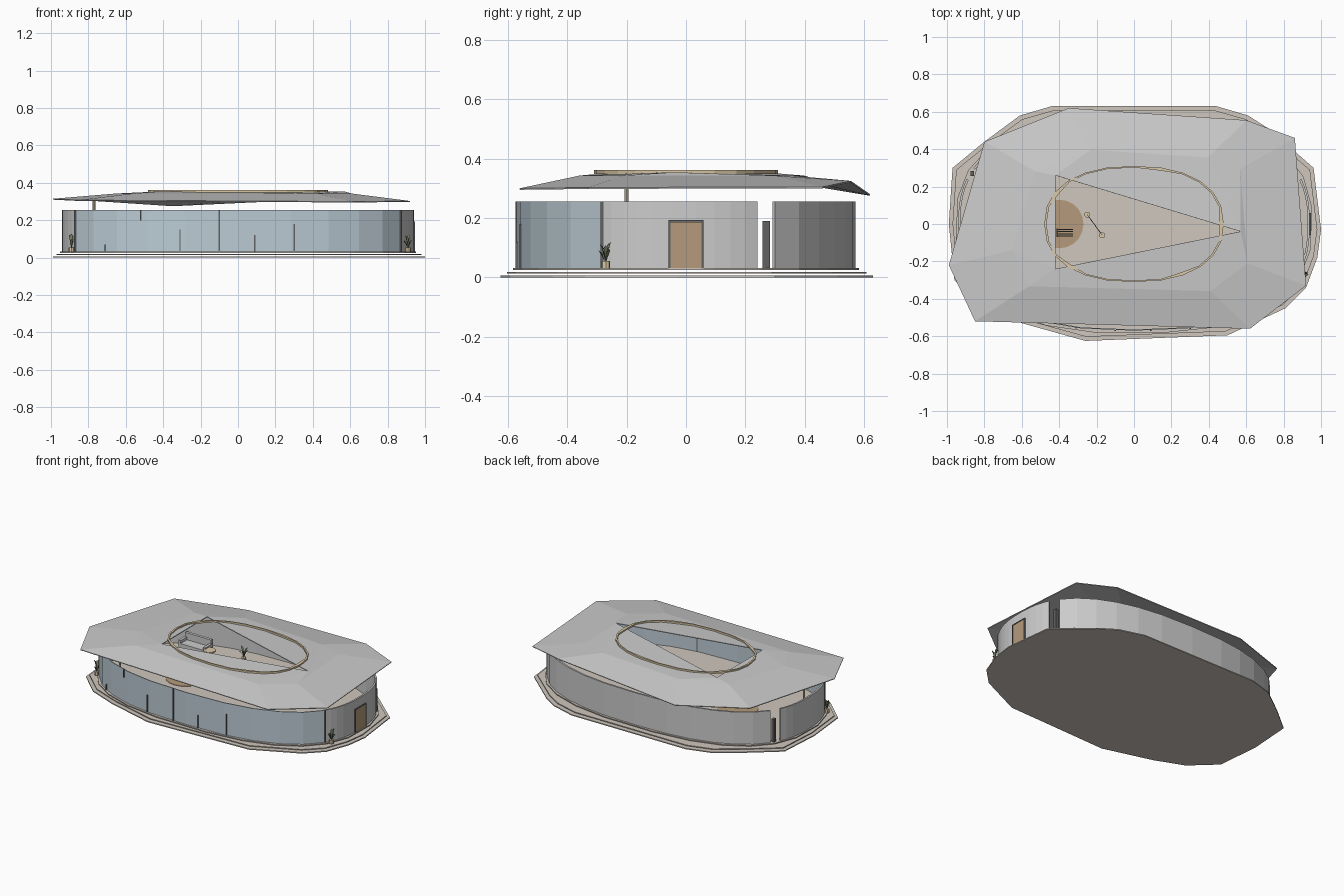
import bpy, bmesh, math, random
from mathutils import Vector

if "Cube" in bpy.data.objects:
    bpy.data.objects.remove(bpy.data.objects["Cube"])
random.seed(3)

def material(name, col):
    m = bpy.data.materials.new(name)
    m.diffuse_color = (*col, 1)
    m.use_nodes = True
    m.node_tree.nodes["Principled BSDF"].inputs["Base Color"].default_value = m.diffuse_color
    return m

GLASS = material("glass_blue", (0.50, 0.60, 0.66))
WOOD = material("wood", (0.46, 0.33, 0.20))
STONE = material("warm_stone", (0.62, 0.57, 0.51))
TRIM = material("tan_trim", (0.70, 0.58, 0.38))
DARK = material("dark_metal", (0.12, 0.12, 0.12))
GREEN = material("leaf_green", (0.16, 0.20, 0.12))

def mesh_object(name, verts, faces, mat=None, thick=0, offset=-1):
    me = bpy.data.meshes.new(name)
    me.from_pydata(verts, [], faces)
    bm = bmesh.new()
    bm.from_mesh(me)
    bmesh.ops.recalc_face_normals(bm, faces=bm.faces)
    bm.to_mesh(me)
    bm.free()
    ob = bpy.data.objects.new(name, me)
    bpy.context.collection.objects.link(ob)
    if mat:
        me.materials.append(mat)
    if thick:
        s = ob.modifiers.new("thickness", 'SOLIDIFY')
        s.thickness, s.offset = thick, offset
    return ob

def slab(name, outline, z0, z1, mat=None):
    n = len(outline)
    v = [(x, y, z) for z in (z0, z1) for x, y in outline]
    f = [tuple(reversed(range(n))), tuple(range(n, 2 * n))]
    f += [(i, (i + 1) % n, n + (i + 1) % n, n + i) for i in range(n)]
    return mesh_object(name, v, f, mat)

def box(name, c, size, mat=None, rot=0):
    sx, sy, sz = (s / 2 for s in size)
    ob = slab(name, [(-sx, -sy), (sx, -sy), (sx, sy), (-sx, sy)], -sz, sz, mat)
    ob.location = c
    ob.rotation_euler.z = rot
    return ob

def cylinder(name, x, y, z0, z1, r, mat=None, sides=10):
    ring = [(x + r * math.cos(k * math.tau / sides), y + r * math.sin(k * math.tau / sides)) for k in range(sides)]
    return slab(name, ring, z0, z1, mat)

# Rounded plan of the house: superellipse
A, B, N = 0.94, 0.57, 2.5
def plan(t, a=A, b=B, n=N):
    c, s = math.cos(t), math.sin(t)
    return (a * math.copysign(abs(c) ** (2 / n), c), b * math.copysign(abs(s) ** (2 / n), s))

def angle_at_y(y):
    return math.copysign(math.asin((abs(y) / B) ** (N / 2)), y)

def wall(name, t0, t1, steps, mat=None, thick=0.012, z0=0.03, z1=0.255):
    pts = [plan(t0 + (t1 - t0) * i / steps) for i in range(steps + 1)]
    v = [(x, y, z) for z in (z0, z1) for x, y in pts]
    m = steps + 1
    return mesh_object(name, v, [(i, i + 1, m + i + 1, m + i) for i in range(steps)], mat, thick)

# Stepped base plates
base = [(-0.99, 0), (-0.96, -0.30), (-0.80, -0.45), (-0.60, -0.53), (-0.26, -0.625), (0.50, -0.595),
        (0.81, -0.45), (0.92, -0.34), (0.98, -0.18), (1.0, -0.03), (0.96, 0.30), (0.72, 0.51),
        (0.61, 0.58), (0.44, 0.63), (-0.44, 0.63), (-0.61, 0.58), (-0.80, 0.44), (-0.97, 0.30)]
slab("base_lower", base, 0, 0.007, STONE)
slab("base_middle", [(x * 0.98, y * 0.965) for x, y in base], 0.013, 0.019, STONE)
slab("floor", [plan(k * math.tau / 24 + 0.1, 0.955, 0.585) for k in range(24)], 0.025, 0.032, STONE)

# Outer walls
tf, tg, tb = angle_at_y(-0.29), angle_at_y(0.24), angle_at_y(0.30)
wall("front_glass", -math.pi - tf, tf, 10, GLASS, 0.006)
wall("right_wall", tf, tg, 10)
wall("left_wall", math.pi - tg, math.pi - tf, 10)
wall("back_wall", tb, math.pi - tb, 12)
for side, name in ((1, "right"), (-1, "left")):
    box(name + "_gap_panel", (side * 0.865, 0.27, 0.11), (0.02, 0.025, 0.16), DARK)

# Glazing posts
for i, (x, z0, z1) in enumerate([(-0.71, .03, .07), (-0.52, .20, .255), (-0.31, .03, .15), (-0.10, .03, .255),
                                 (0.09, .03, .12), (0.30, .03, .18), (-0.87, .03, .255), (0.87, .03, .255)]):
    y = -B * (1 - (abs(x) / A) ** N) ** (1 / N)
    box("glazing_post_%d" % i, (x, y + 0.002, (z0 + z1) / 2), (0.007, 0.012, z1 - z0), DARK)

# Door in the right end
box("door", (0.939, 0.0, 0.11), (0.012, 0.104, 0.155), WOOD)
for y in (-0.056, 0.056):
    box("door_jamb", (0.939, y, 0.112), (0.016, 0.007, 0.162), DARK)
box("door_head", (0.939, 0, 0.191), (0.016, 0.119, 0.006), DARK)

# Faceted roof with a triangular opening
outer = [(-0.99, -0.22, .315), (-0.80, 0.44, .31), (-0.35, 0.62, .28), (0.60, 0.555, .325),
         (0.86, 0.46, .305), (0.92, -0.33, .303), (0.62, -0.56, .30), (-0.85, -0.52, .308)]
mid = [(x * 0.66, y * 0.64, 0.343) for x, y, z in outer]
hole = [(-0.42, 0.26, .354), (0.57, -0.04, .354), (-0.42, -0.24, .354)]
link = [2, 0, 0, 1, 1, 1, 1, 2]
faces = []
for i in range(8):
    j = (i + 1) % 8
    faces.append((i, j, 8 + j, 8 + i))
    a, b = 16 + link[i], 16 + link[j]
    faces.append((8 + i, 8 + j, b) if a == b else (8 + i, 8 + j, b, a))
mesh_object("roof", outer + mid + hole, faces, None, 0.005)

# Oval trim band on the roof
ring = []
n = 24
for k in range(n):
    x, y = plan(k * math.tau / n, 0.48, 0.31, 2.3)
    ring.append((x, y, 1 - (0.05 if k % 5 == 0 else 0.025)))
v = [(x, y, 0.361) for x, y, s in ring] + [(x * s, y * s, 0.361) for x, y, s in ring]
mesh_object("oval_trim", v, [(k, (k + 1) % n, n + (k + 1) % n, n + k) for k in range(n)], TRIM, 0.012)

# Post carrying the roof
cylinder("roof_post", -0.77, -0.2, 0.03, 0.305, 0.007, TRIM, 8)

# Furniture inside
cylinder("round_rug", -0.40, 0.0, 0.032, 0.035, 0.13, WOOD, 20)
for k in range(4):
    box("slatted_chair_%d" % k, (-0.37, -0.065 + 0.012 * k, 0.055), (0.09, 0.006, 0.008), DARK)
box("chair_back", (-0.41, -0.047, 0.075), (0.008, 0.045, 0.06), DARK)
for x, y in ((-0.25, 0.05), (-0.17, -0.06)):
    cylinder("lamp_base", x, y, 0.032, 0.05, 0.016, TRIM)
d = Vector((0.08, -0.11, 0))
box("lamp_rod", (-0.21, -0.005, 0.05), (d.length, 0.004, 0.004), DARK, math.atan2(d.y, d.x))
box("sofa_seat", (-0.58, 0.36, 0.055), (0.20, 0.08, 0.045))
box("sofa_back", (-0.58, 0.40, 0.08), (0.20, 0.02, 0.09))
for s in (-1, 1):
    box("sofa_arm", (-0.58 + s * 0.095, 0.36, 0.065), (0.018, 0.08, 0.065))
for x, y in ((-0.45, 0.33), (-0.25, -0.42)):
    cylinder("side_table_leg", x, y, 0.032, 0.08, 0.008, DARK)
    cylinder("side_table_top", x, y, 0.08, 0.088, 0.04, TRIM, 14)

# Potted plants
def plant(x, y, z, r):
    cylinder("plant_pot", x, y, z, z + 0.025, 0.015, TRIM, 8)
    v, f = [], []
    for k in range(7):
        a = k * math.tau / 7 + random.random()
        h = z + random.uniform(0.06, 0.10)
        dx, dy = math.cos(a), math.sin(a)
        m = len(v)
        v += [(x, y, z + 0.02), (x + r * .5 * dx - .007 * dy, y + r * .5 * dy + .007 * dx, h - .01),
              (x + r * dx, y + r * dy, h), (x + r * .5 * dx + .007 * dy, y + r * .5 * dy - .007 * dx, h - .01)]
        f.append((m, m + 1, m + 2, m + 3))
    mesh_object("plant_leaves", v, f, GREEN)

plant(-0.25, 0.42, 0.032, 0.035)
plant(0.91, -0.27, 0.03, 0.025)
plant(-0.89, -0.28, 0.03, 0.025)
